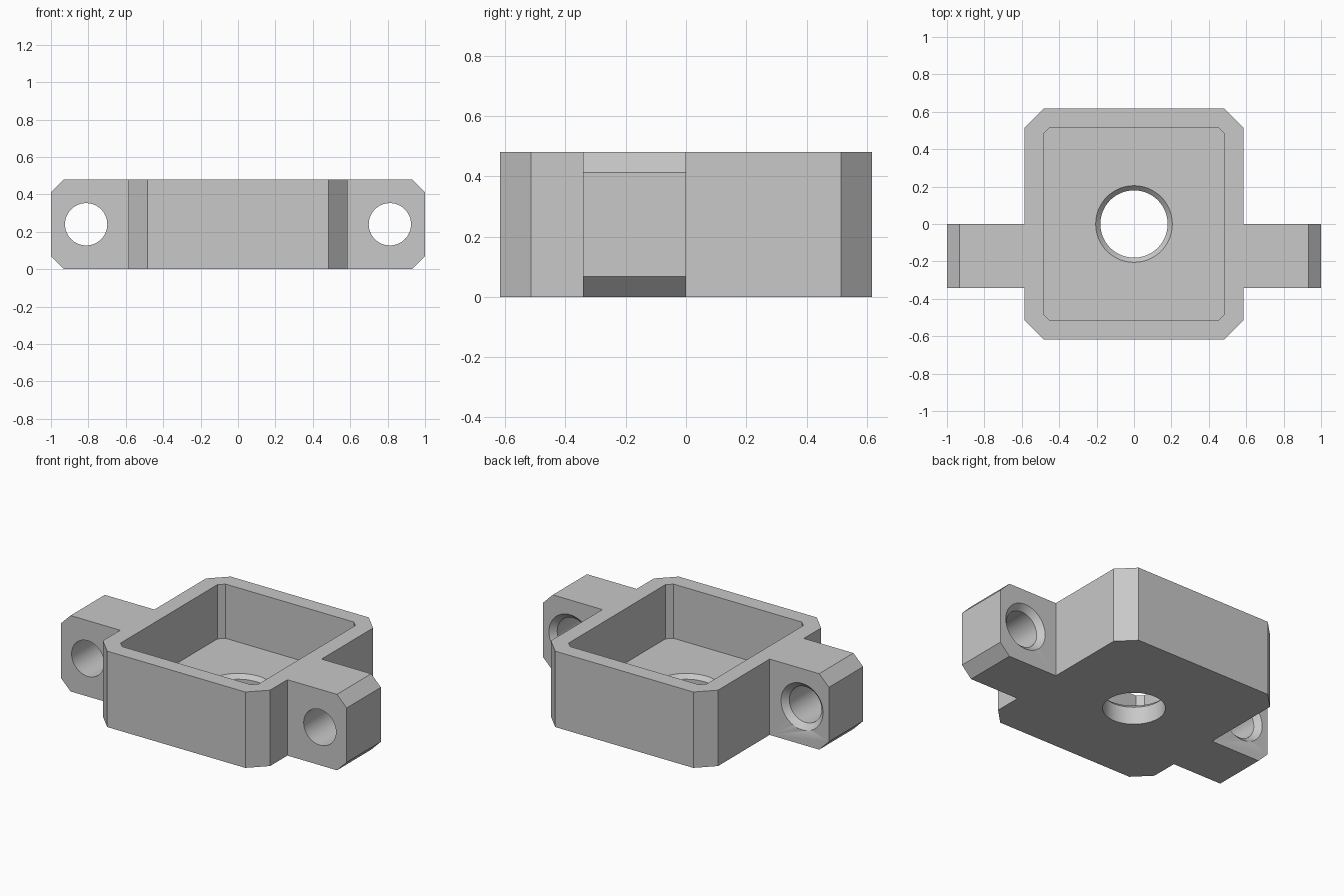
import bpy, bmesh, math
from mathutils import Matrix

if "Cube" in bpy.data.objects:
    bpy.data.objects.remove(bpy.data.objects["Cube"], do_unlink=True)

H = 0.48            # overall height
FLOOR = 0.137       # tray floor thickness
TAB_FRONT = -0.342  # front face of the ears; the rear face is y = 0

grey = bpy.data.materials.new("plain grey")
grey.use_nodes = True
grey.diffuse_color = (0.58, 0.58, 0.58, 1)
grey.node_tree.nodes["Principled BSDF"].inputs["Base Color"].default_value = grey.diffuse_color


def finish(name, bm):
    bmesh.ops.recalc_face_normals(bm, faces=bm.faces)
    mesh = bpy.data.meshes.new(name)
    bm.to_mesh(mesh)
    bm.free()
    mesh.materials.append(grey)
    obj = bpy.data.objects.new(name, mesh)
    bpy.context.collection.objects.link(obj)
    return obj


def prism(name, outline, lo, hi, along_y=False):
    """Extrude a flat outline from lo to hi, along z or y."""
    bm = bmesh.new()
    place = (lambda a, b, c: (a, c, b)) if along_y else (lambda a, b, c: (a, b, c))
    face = bm.faces.new([bm.verts.new(place(a, b, lo)) for a, b in outline])
    ext = bmesh.ops.extrude_face_region(bm, geom=[face])
    verts = [v for v in ext["geom"] if isinstance(v, bmesh.types.BMVert)]
    bmesh.ops.translate(bm, verts=verts, vec=place(0, 0, hi - lo))
    return finish(name, bm)


def turned(name, profile, matrix, segments=64):
    """Closed solid of revolution about z from (radius, height) pairs."""
    bm = bmesh.new()
    rings = []
    for r, z in profile:
        ring = []
        for i in range(segments):
            a = math.tau * i / segments
            ring.append(bm.verts.new((r * math.cos(a), r * math.sin(a), z)))
        rings.append(ring)
    for low, high in zip(rings, rings[1:]):
        for i in range(segments):
            j = (i + 1) % segments
            bm.faces.new((low[i], low[j], high[j], high[i]))
    bm.faces.new(rings[0])
    bm.faces.new(rings[-1])
    bm.transform(matrix)
    return finish(name, bm)


def combine(target, tool, operation):
    mod = target.modifiers.new("shape", 'BOOLEAN')
    mod.operation = operation
    mod.solver = 'EXACT'
    mod.object = tool
    bpy.context.view_layer.objects.active = target
    bpy.ops.object.modifier_apply(modifier=mod.name)
    bpy.data.objects.remove(tool, do_unlink=True)


def cut_corner_rect(x, y, c):
    half = [(x, y - c), (x - c, y), (c - x, y), (-x, y - c)]
    return half + [(-a, -b) for a, b in half]


# Plan outline with side ears, drawn for the left half and mirrored
half = [(0.483, -0.617), (0.585, -0.515), (0.585, TAB_FRONT), (1.1, TAB_FRONT),
        (1.1, 0), (0.585, 0), (0.585, 0.515), (0.483, 0.617)]
bracket = prism("bracket_body", half + [(-x, y) for x, y in reversed(half)], 0, H)

# Sloped ear ends
end = [(0.9, -0.032), (1, 0.068), (1, H - 0.068), (0.9, H + 0.032)]
envelope = prism("ear_envelope", end + [(-x, z) for x, z in reversed(end)], -1, 1, True)
combine(bracket, envelope, 'INTERSECT')

# Open tray
cavity = prism("cavity_cutter", cut_corner_rect(0.483, 0.517, 0.034), FLOOR, 0.7)
combine(bracket, cavity, 'DIFFERENCE')

# Countersunk floor hole
hole = [(0.18, -0.1), (0.18, FLOOR - 0.025), (0.205, FLOOR), (0.23, FLOOR + 0.025)]
combine(bracket, turned("floor_hole_cutter", hole, Matrix()), 'DIFFERENCE')

# Ear bolt holes, countersunk at the rear
bolt = [(0.113, -0.5), (0.113, -0.034), (0.147, 0), (0.181, 0.034)]
for side in (-1, 1):
    place = Matrix.Translation((side * 0.812, 0, H / 2)) @ Matrix.Rotation(-math.pi / 2, 4, 'X')
    combine(bracket, turned("bolt_hole_cutter", bolt, place), 'DIFFERENCE')

bpy.ops.object.select_all(action='DESELECT')
bracket.select_set(True)
bpy.context.view_layer.objects.active = bracket
bpy.ops.object.shade_smooth_by_angle(angle=math.radians(30))
